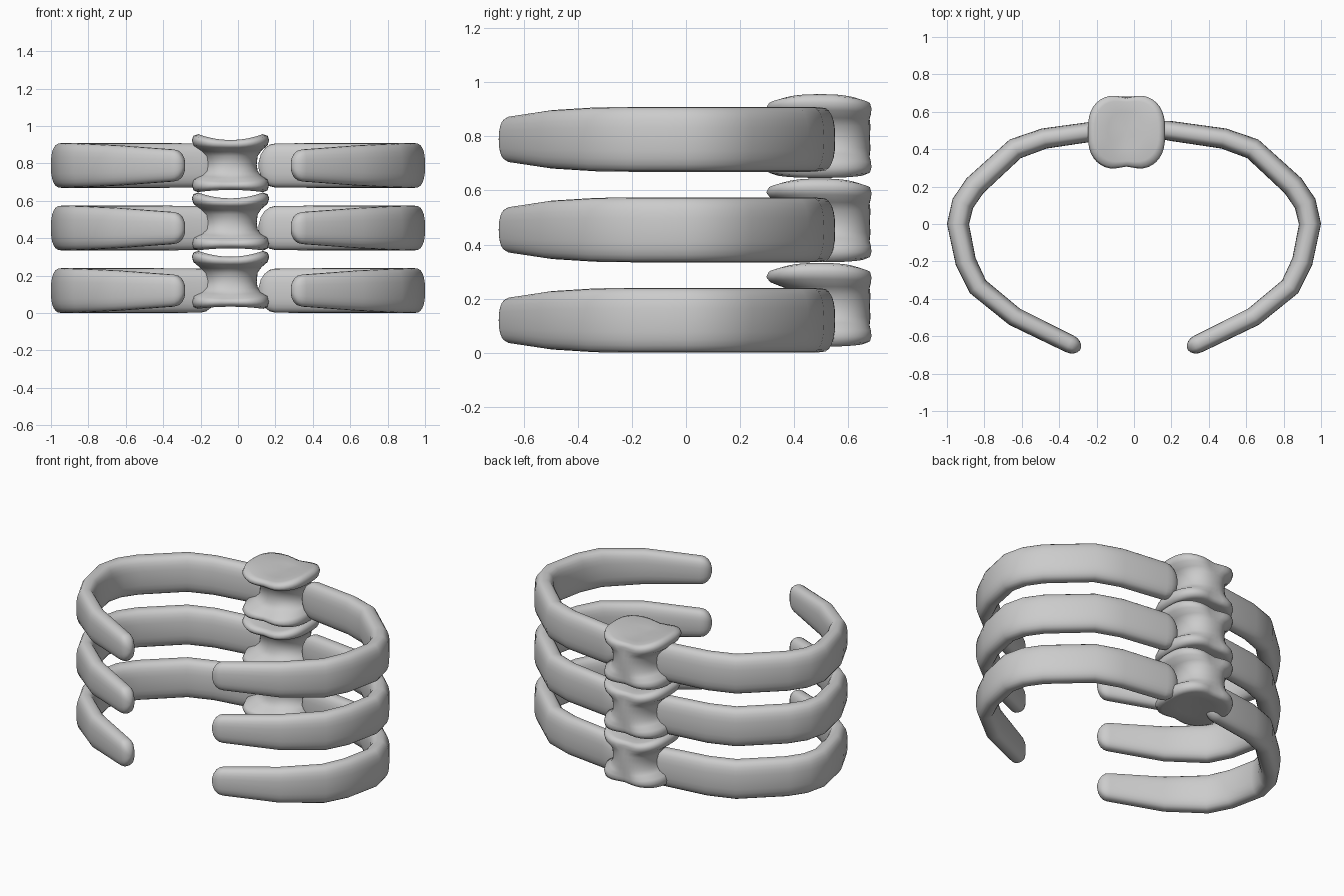
import bpy, bmesh
from math import sin, cos, pi, exp
from mathutils import Vector


def spow(v, p):
    return (abs(v) ** p) * (1 if v >= 0 else -1)


def loft(name, rings):
    # skin a list of closed rings and cap both ends
    bm = bmesh.new()
    rows = [[bm.verts.new(p) for p in r] for r in rings]
    n = len(rows[0])
    for a, b in zip(rows, rows[1:]):
        for i in range(n):
            j = (i + 1) % n
            bm.faces.new((a[i], a[j], b[j], b[i]))
    for r in (rows[0], rows[-1]):
        c = bm.verts.new(sum((v.co for v in r), Vector()) / n)
        for i in range(n):
            bm.faces.new((r[i], r[(i + 1) % n], c))
    bmesh.ops.recalc_face_normals(bm, faces=bm.faces)
    me = bpy.data.meshes.new(name)
    bm.to_mesh(me)
    bm.free()
    for p in me.polygons:
        p.use_smooth = True
    ob = bpy.data.objects.new(name, me)
    bpy.context.collection.objects.link(ob)
    return ob


# rib centre line: x, y, half thickness, half height
RIB = [(0.20, 0.497, 0.053, 0.118), (0.48, 0.457, 0.055, 0.12),
       (0.635, 0.402, 0.058, 0.12), (0.85, 0.205, 0.06, 0.12),
       (0.915, 0.11, 0.06, 0.12), (0.941, 0.0, 0.059, 0.12),
       (0.90, -0.2, 0.056, 0.12), (0.835, -0.335, 0.055, 0.118),
       (0.64, -0.495, 0.052, 0.108), (0.345, -0.64, 0.049, 0.086)]


def rib(name, side, zc):
    pts = [Vector((p[0], p[1])) for p in RIB]
    stations = []
    # rounded back end
    d = (pts[1] - pts[0]).normalized()
    for a in (80, 60, 40, 20):
        s, c = sin(a * pi / 180), cos(a * pi / 180)
        stations.append((pts[0] - d * 0.09 * s, d, 0.053 * c ** 0.7, 0.118 * c))
    for i, p in enumerate(pts):
        t = Vector((0, 0))
        if i > 0:
            t += (p - pts[i - 1]).normalized()
        if i < len(pts) - 1:
            t += (pts[i + 1] - p).normalized()
        stations.append((p, t.normalized(), RIB[i][2], RIB[i][3]))
    # rounded front tip
    d = (pts[-1] - pts[-2]).normalized()
    for a in (20, 40, 60, 80):
        s, c = sin(a * pi / 180), cos(a * pi / 180)
        stations.append((pts[-1] + d * 0.066 * s, d, 0.049 * c, 0.086 * c))
    rings = []
    for p, t, w, h in stations:
        ring = []
        for k in range(24):
            a = 2 * pi * k / 24
            u, v = w * spow(cos(a), 0.75), h * spow(sin(a), 0.75)
            ring.append((side * (p.x - t.y * u), p.y + t.x * u, zc + v))
        rings.append(ring)
    return loft(name, rings)


# vertebra levels: half width, front y, back y, z, saddle lift, squareness, notch
LEVELS = [(0.10, 0.40, 0.60, 0.020, -0.01, 2.4, 0.0),
          (0.175, 0.325, 0.665, 0.014, -0.012, 2.6, 0.012),
          (0.198, 0.297, 0.69, 0.024, -0.01, 2.7, 0.018),
          (0.206, 0.287, 0.695, 0.040, 0.0, 2.7, 0.02),
          (0.198, 0.30, 0.695, 0.056, 0.012, 2.6, 0.018),
          (0.162, 0.355, 0.688, 0.080, 0.015, 2.3, 0.01),
          (0.145, 0.385, 0.682, 0.110, 0.01, 2.2, 0.0),
          (0.14, 0.39, 0.68, 0.150, 0.0, 2.2, 0.0),
          (0.145, 0.385, 0.682, 0.195, 0.0, 2.2, 0.0),
          (0.165, 0.355, 0.688, 0.220, 0.005, 2.3, 0.01),
          (0.198, 0.30, 0.695, 0.240, 0.01, 2.6, 0.018),
          (0.207, 0.287, 0.695, 0.257, 0.018, 2.7, 0.02),
          (0.198, 0.297, 0.69, 0.274, 0.025, 2.7, 0.018),
          (0.172, 0.325, 0.665, 0.281, 0.034, 2.6, 0.012),
          (0.10, 0.40, 0.60, 0.275, 0.035, 2.4, 0.0)]


def vertebra(name, z0):
    rings = []
    for hx, yf, yb, z, lift, n, notch in LEVELS:
        cy, hy = (yf + yb) / 2, (yb - yf) / 2
        ring = []
        for k in range(40):
            a = 2 * pi * k / 40
            x, y = hx * spow(cos(a), 2 / n), hy * spow(sin(a), 2 / n)
            y -= spow(sin(a), 1) * notch * exp(-(x / 0.06) ** 2)
            ring.append((x - 0.04, cy + y, z0 + z + lift * (x / 0.18) ** 2))
        rings.append(ring)
    return loft(name, rings)


# three stacked levels: a rib on each side and one vertebra
for i in range(3):
    zc = 0.12 + 0.3345 * i
    rib(f"right_rib_{i + 1}", 1, zc)
    rib(f"left_rib_{i + 1}", -1, zc)
    vertebra(f"vertebra_{i + 1}", 0.02 + 0.312 * i)
